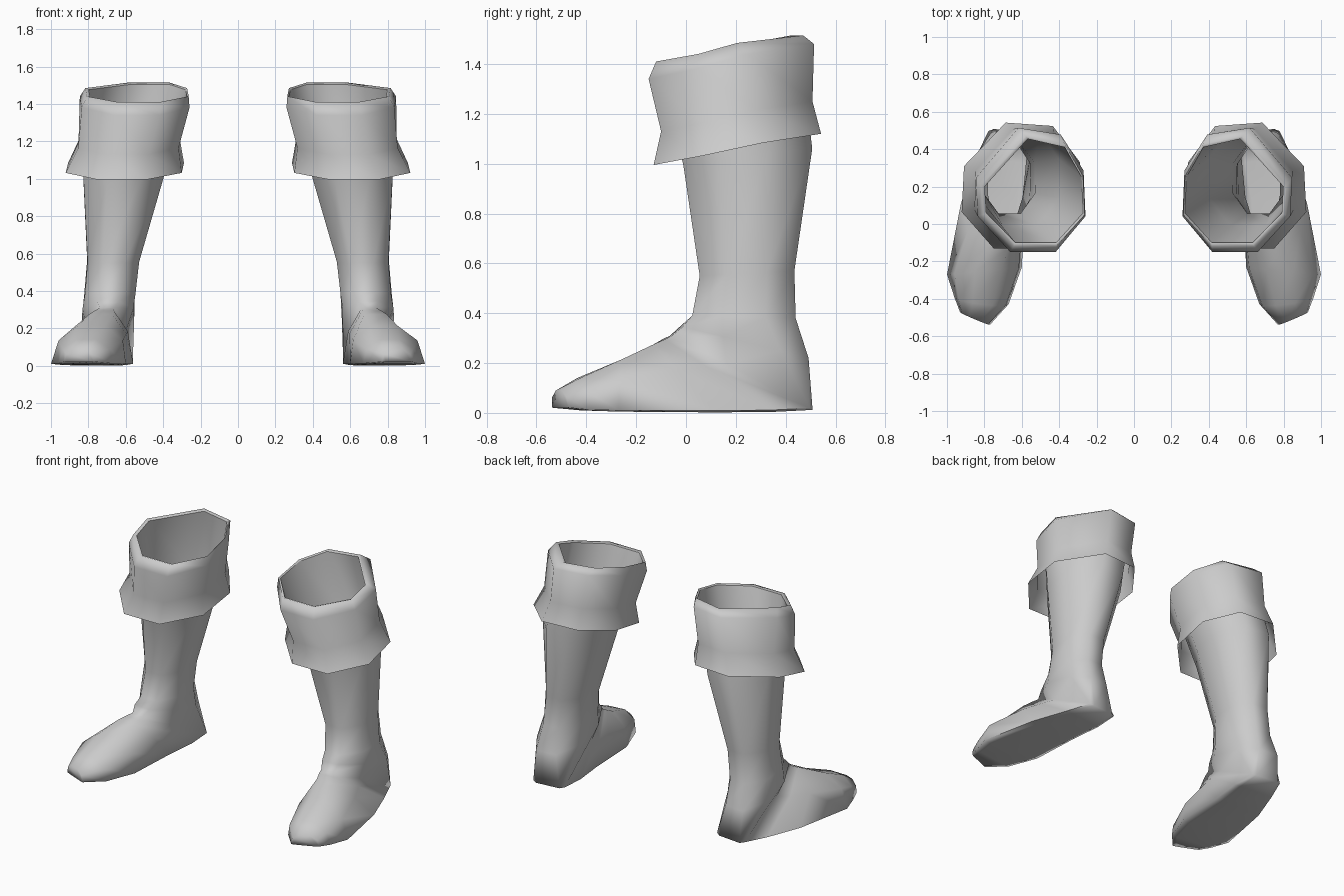
import bpy
import bmesh
import math
from mathutils import Vector

if "Cube" in bpy.data.objects:
    bpy.data.objects.remove(bpy.data.objects["Cube"])

grey = bpy.data.materials.new("plain grey")
grey.diffuse_color = (0.6, 0.6, 0.6, 1)
grey.use_nodes = True
grey.node_tree.nodes["Principled BSDF"].inputs["Base Color"].default_value = grey.diffuse_color

# Half sections as (front-to-back fraction, width fraction)
ROUND = [(0, .42), (.29, 1), (.71, 1), (1, .42)]
SOLE = [(0, .36), (.38, .86), (.975, 1), (1, .74)]
# Full twist of the back corners, as (ring index, x, y)
TWIST = [(2, 0, -.09), (3, -.085, .005), (4, -.066, -.04), (5, 0, -.04)]


def ring(front, back, half_width, flat, slant=0, twist=0):
    """Eight-sided ring between two points, blended from round to flat-soled.
    slant skews it in plan, twist turns only its back corners."""
    f, b = Vector(front), Vector(back)
    half = [(r[0] + (s[0] - r[0]) * flat, r[1] + (s[1] - r[1]) * flat)
            for r, s in zip(ROUND, SOLE)]
    side = Vector((half_width, half_width * slant, 0))
    pts = ([f.lerp(b, t) + side * w for t, w in half] +
           [f.lerp(b, t) - side * w for t, w in reversed(half)])
    for i, dx, dy in TWIST:
        pts[i] += Vector((dx, dy, 0)) * twist
    return pts


def loft(name, rings, sign, cap):
    bm = bmesh.new()
    loops = [[bm.verts.new((p.x * sign, p.y, p.z)) for p in ring(*r)] for r in rings]
    for a, b in zip(loops, loops[1:]):
        for i in range(8):
            j = (i + 1) % 8
            q = [a[i], a[j], b[j], b[i]]
            bm.faces.new(q if sign > 0 else q[::-1])
    if cap:
        bm.faces.new(loops[0][::-1] if sign > 0 else loops[0])
    # Turn the faces of upward-running lofts outward
    if rings[0][0][2] < rings[-1][0][2]:
        bmesh.ops.reverse_faces(bm, faces=bm.faces[:])
    mesh = bpy.data.meshes.new(name)
    bm.to_mesh(mesh)
    bm.free()
    mesh.materials.append(grey)
    ob = bpy.data.objects.new(name, mesh)
    bpy.context.collection.objects.link(ob)
    bpy.context.view_layer.objects.active = ob
    ob.select_set(True)
    bpy.ops.object.shade_smooth_by_angle(angle=math.radians(100))
    ob.select_set(False)


# Toe, instep, heel, ankle, calf and the inside of the cuff
boot = [
    ((.85, -.51, .09), (.85, -.505, .02), .08, 1, .42),
    ((.81, -.43, .14), (.815, -.41, .01), .145, 1, .12),
    ((.78, -.25, .215), (.80, -.25, .005), .20, 1, -.1),
    ((.735, -.13, .275), (.755, .12, .002), .17, 1),
    ((.715, -.09, .295), (.70, .34, .004), .14, 1, .1),
    ((.70, -.06, .31), (.67, .50, .012), .108, 1, .1),
    ((.695, -.02, .345), (.695, .485, .22), .14, .2, .1),
    ((.68, .025, .39), (.69, .44, .38), .135, 0),
    ((.665, .055, .55), (.67, .435, .57), .138, 0),
    ((.61, -.01, .99), (.615, .505, 1.06), .215, 0, 0, .3),
    ((.525, -.10, 1.405), (.545, .45, 1.505), .259, 0, 0, 1),
]
# Fold at the rim, then the cuff flaring down outside
cuff = [
    boot[-1],
    ((.53, -.12, 1.41), (.55, .465, 1.515), .272, 0, 0, 1),
    ((.54, -.15, 1.34), (.565, .51, 1.48), .288, 0, 0, .8),
    ((.59, -.10, 1.13), (.575, .505, 1.25), .268, 0, 0, .5),
    ((.62, -.13, .995), (.59, .54, 1.12), .31, 0, 0, .4),
]

for label, sign in (("left", 1), ("right", -1)):
    loft(label + "_boot", boot, sign, True)
    loft(label + "_cuff", cuff, sign, False)
